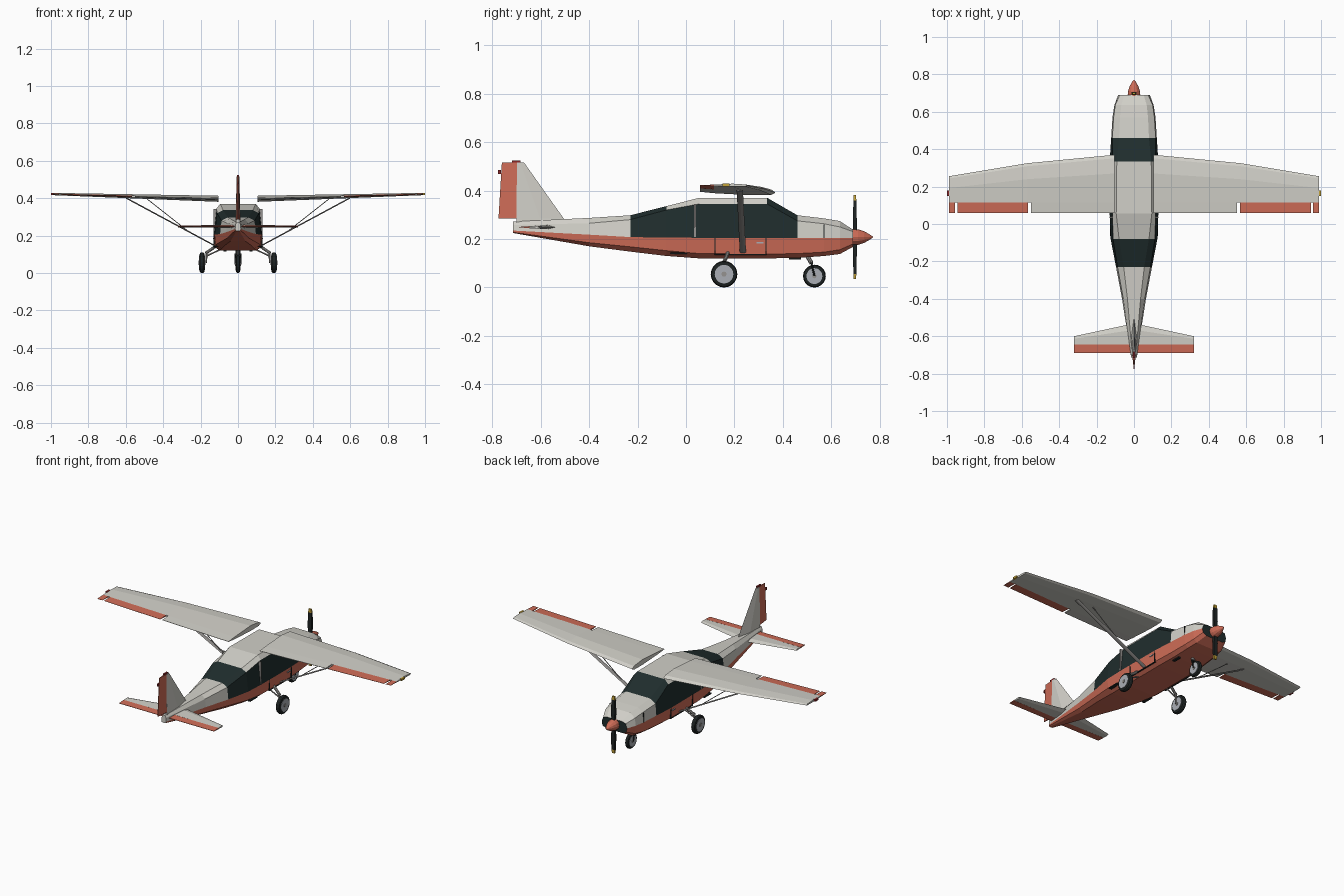
import bpy, bmesh, math
from mathutils import Vector

cube = bpy.data.objects.get("Cube")
if cube:
    bpy.data.objects.remove(cube)


def material(name, *rgb):
    m = bpy.data.materials.new(name)
    m.use_nodes = True
    m.diffuse_color = (*rgb, 1)
    m.node_tree.nodes["Principled BSDF"].inputs["Base Color"].default_value = (*rgb, 1)
    return m


WHITE = material("warm_white", 0.64, 0.63, 0.58)
RED = material("coral_red", 0.62, 0.15, 0.095)
GLASS = material("dark_glass", 0.014, 0.026, 0.026)
BLACK = material("black", 0.012, 0.016, 0.016)
GREY = material("strut_grey", 0.3, 0.29, 0.28)
HUB = material("hub_silver", 0.4, 0.42, 0.46)
YELLOW = material("yellow", 0.55, 0.36, 0.04)
LAMP = material("lamp_red", 0.25, 0.02, 0.02)


def finish(name, bm, mats):
    bmesh.ops.recalc_face_normals(bm, faces=bm.faces)
    mesh = bpy.data.meshes.new(name)
    bm.to_mesh(mesh)
    bm.free()
    for m in mats:
        mesh.materials.append(m)
    ob = bpy.data.objects.new(name, mesh)
    bpy.context.collection.objects.link(ob)
    return ob


def loft(name, rings, mats, rule=None):
    """Skin a list of equal rings; rule(bay, side) picks a material slot."""
    bm = bmesh.new()
    rows = [[bm.verts.new(p) for p in ring] for ring in rings]
    n = len(rows[0])
    for i, (a, b) in enumerate(zip(rows, rows[1:])):
        for j in range(n):
            f = bm.faces.new((a[j], a[(j + 1) % n], b[(j + 1) % n], b[j]))
            f.material_index = rule(i, j) if rule else 0
    bm.faces.new(rows[0])
    end = bm.faces.new(rows[-1])
    end.material_index = rule(len(rows) - 1, 0) if rule else 0
    return finish(name, bm, mats)


def box(name, mat, center, size):
    c, h = Vector(center), Vector(size) / 2
    ring = [(-1, -1), (1, -1), (1, 1), (-1, 1)]
    return loft(name, [[c + Vector((u * h.x, v * h.y, w * h.z)) for u, v in ring]
                       for w in (-1, 1)], [mat])


def rod(name, mat, a, b, r, r2=None, sides=8):
    a, b = Vector(a), Vector(b)
    q = (b - a).to_track_quat('Z', 'Y')
    dirs = [q @ Vector((math.cos(t), math.sin(t), 0))
            for t in (math.tau * i / sides for i in range(sides))]
    r2 = r if r2 is None else r2
    return loft(name, [[a + d * r for d in dirs], [b + d * r2 for d in dirs]], [mat])


def blade_strut(name, mat, a, b, chord, thick):
    dirs = [Vector((0, math.cos(t) * chord, math.sin(t) * thick))
            for t in (math.tau * i / 8 for i in range(8))]
    return loft(name, [[Vector(p) + d for d in dirs] for p in (a, b)], [mat])


# Fuselage: y, bottom, chine, belt, shoulder, top, then half widths
stations = [
    (-.715, .225, .228, .235, .258, .272, .008, .015, .014, .008),
    (-.40, .170, .185, .218, .265, .287, .040, .064, .057, .035),
    (-.23, .148, .168, .208, .280, .298, .070, .096, .088, .055),
    (-.08, .130, .152, .206, .320, .336, .088, .125, .112, .080),
    (.055, .120, .140, .205, .345, .370, .098, .130, .115, .095),
    (.335, .120, .138, .204, .345, .370, .098, .130, .115, .092),
    (.46, .122, .140, .204, .275, .298, .093, .122, .116, .080),
    (.57, .130, .146, .204, .263, .285, .088, .115, .109, .075),
    (.635, .138, .156, .204, .250, .274, .080, .105, .100, .068),
    (.69, .168, .180, .204, .230, .238, .058, .085, .076, .052),
]


def section(y, bot, chine, belt, shoulder, top, wb, w, ws, wt):
    half = [(wb, bot), (w * .95, chine), (w, belt), (ws, shoulder), (wt, top)]
    return [(x, y, z) for x, z in half] + [(-x, y, z) for x, z in reversed(half)]


def body_colour(bay, side):
    if bay == len(stations) - 1:
        return 2
    if side in (0, 1, 7, 8, 9):
        return 1
    glazed = 2 <= bay <= 5
    if glazed and (side in (2, 6) or bay in (2, 5)):
        return 2
    return 0


loft("fuselage", [section(*s) for s in stations], [WHITE, RED, GLASS], body_colour)

# Nose: spinner and two-bladed propeller
hub_z = .208
spin = [(.685, .034), (.71, .032), (.735, .024), (.757, .012), (.771, .002)]
loft("spinner", [[(r * math.cos(math.tau * i / 12), y, hub_z + r * math.sin(math.tau * i / 12))
                  for i in range(12)] for y, r in spin], [RED])
for s, side in ((1, "upper"), (-1, "lower")):
    shape = [(.02, .008, .008), (.07, .013, .008), (.152, .011, .006), (.173, .008, .005)]
    loft(side + "_propeller_blade",
         [[(-w, .697 - t, hub_z + s * d), (w, .697 - t, hub_z + s * d),
           (w, .697 + t, hub_z + s * d), (-w, .697 + t, hub_z + s * d)] for d, w, t in shape],
         [BLACK, YELLOW], lambda bay, j: int(bay >= 2))

# Wings
HINGE, TRAIL = .115, .058


def wing_at(x):
    """Leading edge, height and thickness at a span position."""
    if x < .57:
        le = .37 - .045 * (x - .105) / .465
    else:
        le = .325 - .07 * (x - .57) / .42
    k = (x - .105) / .885
    return le, .396 + .026 * k, .034 - .021 * k


def wing_box(s, x):
    le, z, t = wing_at(x)
    c = le - TRAIL
    pts = [(le, -.12), (le - .06 * c, .25), (le - .32 * c, .5), (HINGE, .2),
           (HINGE, -.2), (le - .32 * c, -.45), (le - .06 * c, -.42)]
    return [(s * x, y, z + k * t) for y, k in pts]


def flap_box(s, x):
    _, z, t = wing_at(x)
    return [(s * x, HINGE, z + .2 * t), (s * x, TRAIL, z + .03 * t),
            (s * x, TRAIL, z - .03 * t), (s * x, HINGE, z - .2 * t)]


for s, side in ((1, "left_"), (-1, "right_")):
    loft(side + "wing", [wing_box(s, x) for x in (.105, .57, .99)], [WHITE])
    for part, a, b, mat in (("flap", .105, .552, WHITE), ("aileron", .566, .945, RED),
                            ("wing_tip_tab", .956, .99, RED)):
        loft(side + part, [flap_box(s, a), flap_box(s, b)], [mat])
    box(side + "tip_light", YELLOW if s > 0 else LAMP, (s * .994, .165, .423), (.012, .03, .012))

    # Wing bracing
    blade_strut(side + "wing_strut", GREY, (s * .6, .222, .402), (s * .122, .235, .145), .013, .004)
    rod(side + "jury_strut", GREY, (s * .485, .225, .395), (s * .27, .23, .226), .0025, sides=6)

    # Cabin details
    box(side + "window_pillar", GREY, (s * .123, .037, .276), (.016, .008, .135))
    for y in (.12, .33):
        box(side + "door_seam", BLACK, (s * .127, y, .17), (.008, .003, .07))
    box(side + "door_sill", BLACK, (s * .123, .225, .136), (.008, .21, .004))
    box(side + "door_handle", HUB, (s * .13, .305, .184), (.006, .028, .006))
    box(side + "step", BLACK, (s * .118, -.03, .142), (.02, .07, .006))
    box(side + "exhaust", BLACK, (s * .07, .45, .12), (.016, .05, .01))
    box(side + "cowl_seam", BLACK, (s * .1115, .57, .232), (.008, .003, .056))

    # Tailplane and elevator
    def tail_ring(x, front, back, t):
        m = front * .7 + back * .3
        return [(s * x, front, .249), (s * x, m, .249 + t), (s * x, back, .249 + t * .6),
                (s * x, back, .249 - t * .6), (s * x, m, .249 - t)]

    loft(side + "tailplane", [tail_ring(.0, -.535, -.645, .008), tail_ring(.04, -.54, -.645, .008),
                              tail_ring(.32, -.60, -.645, .005)], [WHITE])
    loft(side + "elevator", [[(s * x, -.645, .253), (s * x, -.69, .25), (s * x, -.69, .248),
                              (s * x, -.645, .245)] for x in (.015, .32)], [RED])


# Fin and rudder
def fin_ring(z, front, back, t):
    m = front * .5 + back * .5
    return [(0, front, z), (t, m, z), (t * .8, back, z), (-t * .8, back, z), (-t, m, z)]


loft("fin", [fin_ring(.262, -.48, -.70, .014), fin_ring(.285, -.505, -.70, .013),
             fin_ring(.515, -.668, -.70, .007)], [WHITE])
loft("rudder", [[(t, -.698, z), (.0015, back, z), (-.0015, back, z), (-t, -.698, z)]
                for z, back, t in ((.285, -.774, .01), (.515, -.76, .006))], [RED])
box("fin_beacon", LAMP, (0, -.70, .52), (.01, .035, .008))
box("rudder_light", LAMP, (0, -.769, .477), (.008, .012, .016))


# Landing gear
def wheel(side, x, y, r, width):
    prof = [(-width, r * .72), (-width * .8, r * .93), (-width * .35, r),
            (width * .35, r), (width * .8, r * .93), (width, r * .72)]
    loft(side + "tyre", [[(x + d, y + q * math.cos(math.tau * i / 20),
                           r + q * math.sin(math.tau * i / 20)) for i in range(20)]
                         for d, q in prof], [BLACK])
    rod(side + "wheel_disc", HUB, (x - width - .002, y, r), (x + width + .002, y, r), r * .7, sides=20)
    rod(side + "axle_cap", GREY, (x - width - .005, y, r), (x + width + .005, y, r), r * .2)


for s, side in ((1, "left_"), (-1, "right_")):
    wheel(side + "main_", s * .192, .157, .055, .014)
    rod(side + "main_leg", GREY, (s * .17, .157, .055), (s * .168, .16, .118), .005)
    rod(side + "main_leg_spring", GREY, (s * .172, .158, .106), (s * .095, .18, .16), .008)
    rod(side + "main_leg_brace", GREY, (s * .17, .16, .09), (s * .085, .16, .13), .004)

wheel("nose_", 0, .53, .047, .011)
for x in (-.016, .016):
    rod("nose_fork", BLACK, (x, .53, .047), (x, .518, .1), .004)
box("nose_fork_crown", BLACK, (0, .518, .1), (.04, .012, .008))
rod("nose_leg", GREY, (0, .518, .1), (0, .495, .14), .009)
